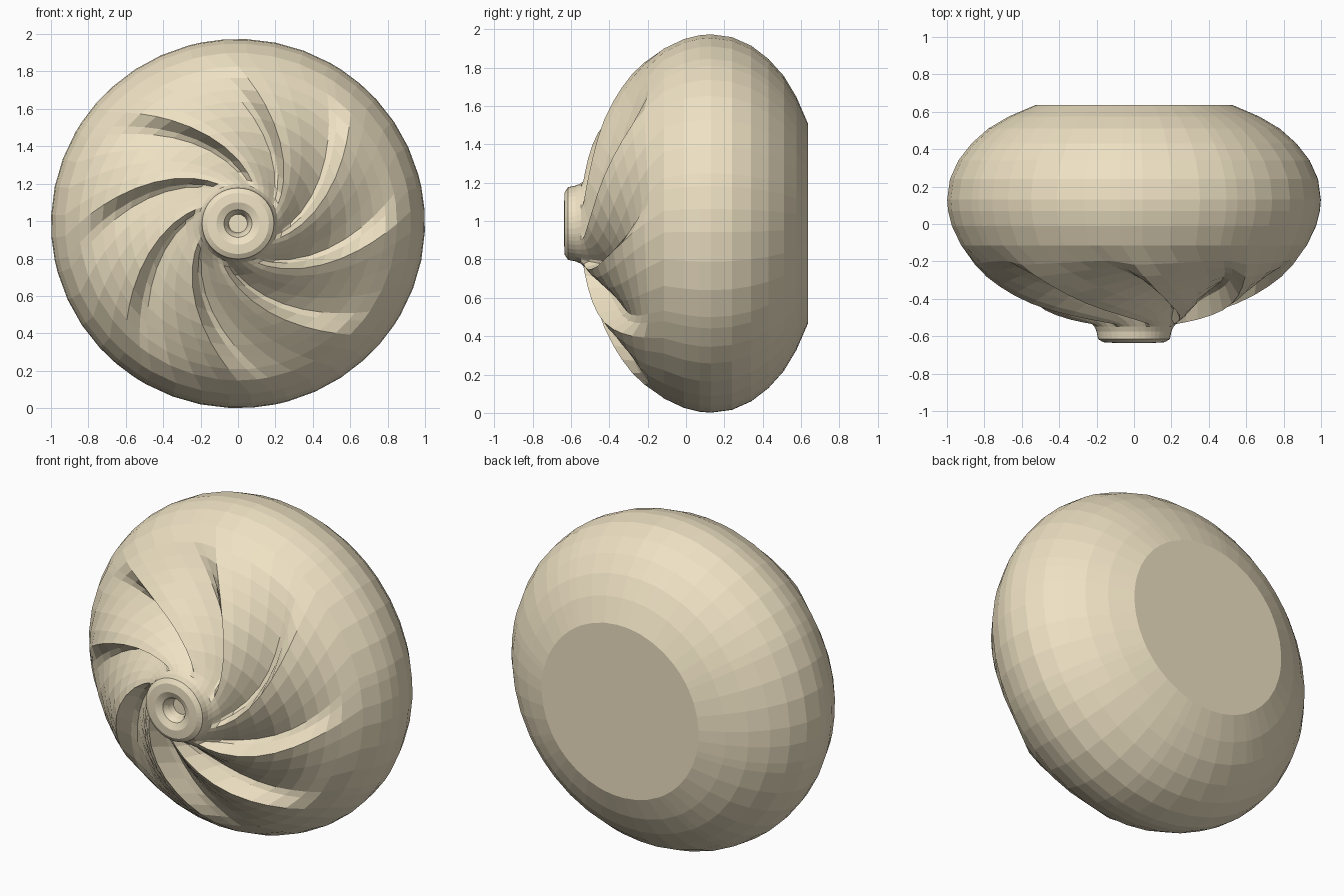
import bpy, bmesh, math

if "Cube" in bpy.data.objects:
    bpy.data.objects.remove(bpy.data.objects["Cube"])

BLADES = 8
CZ = 0.987
SPIRAL_END = 0.93
# (angle in degrees after the crest, share of groove depth) for one blade
COLUMNS = [(0, -0.14), (7, 0.8), (11, 1.0), (20, 0.7), (29, 0.35), (38, 0.03)]
# (radius, y, groove depth) from the hub hole, over the face, to the flat back
RINGS = [
    (0.05, -0.55, 0), (0.06, -0.59, 0), (0.075, -0.618, 0), (0.115, -0.635, 0),
    (0.165, -0.632, 0), (0.192, -0.615, 0), (0.2, -0.575, 0), (0.213, -0.548, 0),
    (0.24, -0.53, 0.03), (0.28, -0.515, 0.075), (0.34, -0.497, 0.1),
    (0.42, -0.472, 0.115), (0.5, -0.445, 0.115), (0.58, -0.412, 0.105),
    (0.66, -0.368, 0.085), (0.725, -0.325, 0.068), (0.79, -0.275, 0.045),
    (0.85, -0.215, 0.018), (0.925, -0.115, 0), (0.975, -0.01, 0),
    (0.995, 0.07, 0), (1.0, 0.13, 0),
    (0.985, 0.24, 0), (0.94, 0.34, 0), (0.87, 0.43, 0), (0.78, 0.51, 0),
    (0.67, 0.575, 0), (0.53, 0.635, 0),
]


def twist(r):
    """Spiral angle of the blade crest at a given radius."""
    return 98 + 50 * math.log(min(max(r, 0.2), SPIRAL_END))


# Body: one lathed skin whose columns follow the spiral blades
bm = bmesh.new()
loops = []
past_rim = False
for r, y, depth in RINGS:
    past_rim = past_rim or r >= SPIRAL_END
    base = twist(SPIRAL_END) if past_rim else twist(r)
    ring = []
    for b in range(BLADES):
        for offset, share in COLUMNS:
            a = math.radians(base + b * 360 / BLADES + offset)
            ring.append(bm.verts.new((r * math.cos(a), y + depth * share,
                                      CZ + 0.987 * r * math.sin(a))))
    loops.append(ring)

n = len(loops[0])
for inner, outer in zip(loops, loops[1:]):
    for i in range(n):
        j = (i + 1) % n
        bm.faces.new((inner[i], inner[j], outer[j], outer[i]))

# Hole floor and flat back
bm.faces.new(loops[0])
bm.faces.new(loops[-1])
bmesh.ops.recalc_face_normals(bm, faces=bm.faces)

mesh = bpy.data.meshes.new("swirled_body")
bm.to_mesh(mesh)
bm.free()
body = bpy.data.objects.new("swirled_body", mesh)
bpy.context.collection.objects.link(body)

# Plain cream colour, flat faces
cream = bpy.data.materials.new("cream")
cream.diffuse_color = (0.86, 0.76, 0.55, 1)
cream.use_nodes = True
cream.node_tree.nodes["Principled BSDF"].inputs["Base Color"].default_value = cream.diffuse_color
mesh.materials.append(cream)
